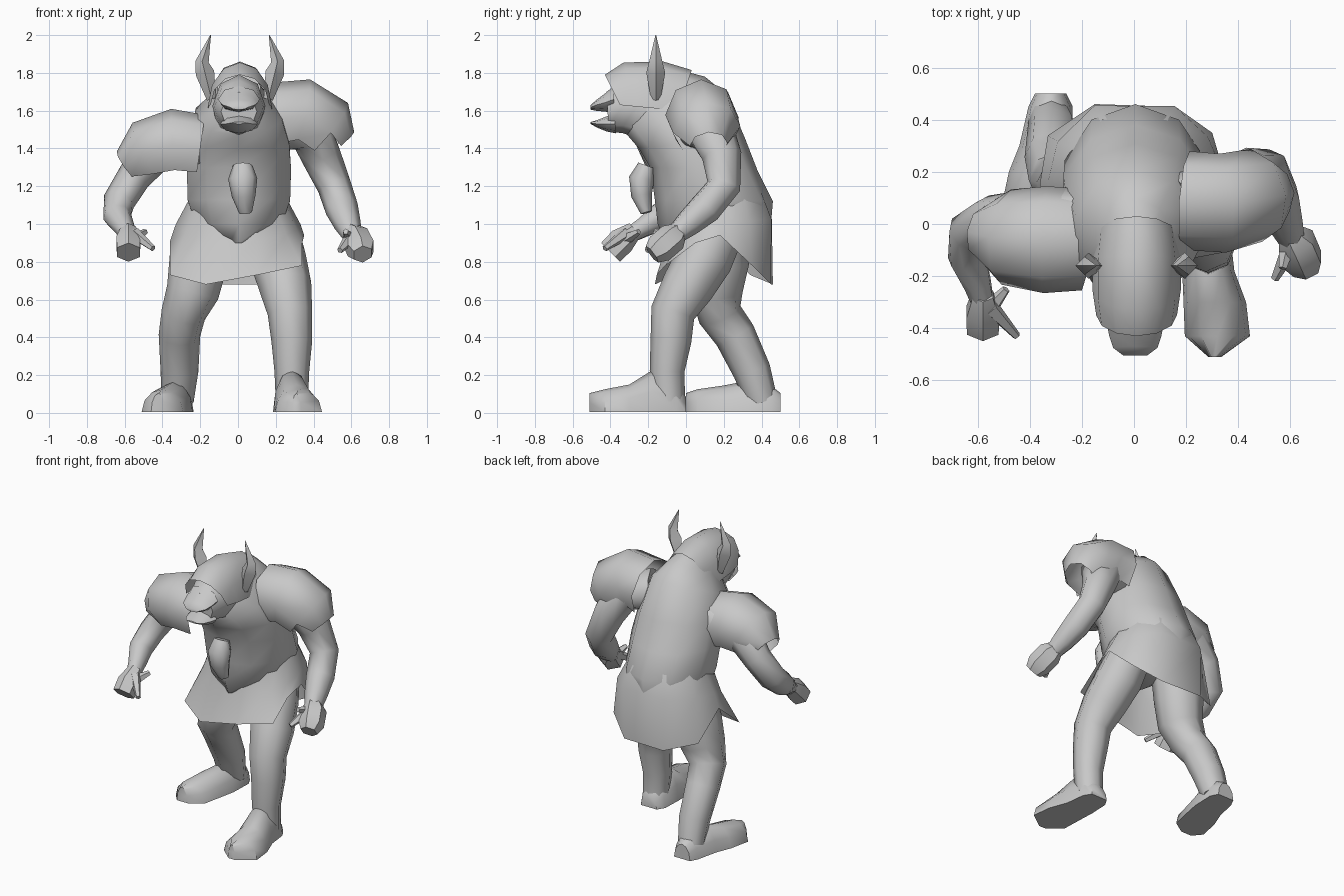
import bpy
import bmesh
import math
from mathutils import Vector

cube = bpy.data.objects.get("Cube")
if cube:
    bpy.data.objects.remove(cube, do_unlink=True)

grey = bpy.data.materials.new("plain grey")
grey.use_nodes = True
grey.diffuse_color = (.58, .58, .58, 1)
grey.node_tree.nodes["Principled BSDF"].inputs["Base Color"].default_value = grey.diffuse_color
parts = []


def ring(centre, u, v, sides, half=False):
    """Full ellipse, or an arch from one side over the top to the other."""
    count = sides + 1 if half else sides
    span = math.pi if half else math.tau
    return [centre + u * math.cos(span * i / sides) + v * math.sin(span * i / sides)
            for i in range(count)]


def loft(name, rings, closed=True, caps=True, open_below=False):
    """Skin a list of point rings into one object."""
    bm = bmesh.new()
    rows = [[bm.verts.new(p) for p in r] for r in rings]
    count = len(rows[0])
    for lower, upper in zip(rows, rows[1:]):
        for i in range(count if closed else count - 1):
            j = (i + 1) % count
            bm.faces.new((lower[i], lower[j], upper[j], upper[i]))
    if caps:
        bm.faces.new(rows[0])
        bm.faces.new(rows[-1])
    bmesh.ops.recalc_face_normals(bm, faces=bm.faces)
    if open_below:
        under = [f for f in bm.faces if f.normal.z < -.6]
        bmesh.ops.delete(bm, geom=under, context="FACES")
    mesh = bpy.data.meshes.new(name)
    bm.to_mesh(mesh)
    bm.free()
    mesh.materials.append(grey)
    obj = bpy.data.objects.new(name, mesh)
    bpy.context.collection.objects.link(obj)
    parts.append(obj)


def trunk(name, sections, sides=10):
    """Each section: first (y, z), opposite (y, z), half width."""
    rings = []
    for ya, za, yb, zb, width in sections:
        a, b = Vector((.005, ya, za)), Vector((.005, yb, zb))
        rings.append(ring((a + b) / 2, (a - b) / 2, Vector((width, 0, 0)), sides))
    loft(name, rings)


def limb(name, path, sides=8, stretch=1, shell=False):
    """Each path point: x, y, z, radius; rings stand across the path."""
    points = [Vector(p[:3]) for p in path]
    whole = (points[-1] - points[0]).normalized()
    reference = Vector((0, 1, 0)) if abs(whole.x) > .45 else Vector((1, 0, 0))
    rings = []
    for i, p in enumerate(points):
        ahead = points[min(i + 1, len(points) - 1)]
        behind = points[max(i - 1, 0)]
        tangent = (ahead - behind).normalized()
        v = (reference - tangent * reference.dot(tangent)).normalized()
        u = tangent.cross(v)
        radius = path[i][3]
        rings.append(ring(p, u * radius, v * radius * stretch, sides))
    loft(name, rings, caps=not shell, open_below=shell)


def foot(name, sections):
    """Each section: x, y, half width, height; flat sole on the ground."""
    rings = [ring(Vector((x, y, .005)), Vector((width, 0, 0)), Vector((0, 0, height)), 6, True)
             for x, y, width, height in sections]
    loft(name, rings)


# Hunched body, from the belly up to the neck
trunk("torso", [
    (-.11, .9, .26, .9, .08),
    (-.15, 1, .45, 1, .24),
    (-.165, 1.13, .46, 1.12, .285),
    (-.19, 1.3, .38, 1.28, .29),
    (-.25, 1.4, .31, 1.46, .28),
    (-.31, 1.47, .21, 1.69, .24),
    (-.33, 1.5, .1, 1.78, .16),
    (-.33, 1.56, -.05, 1.82, .12),
])

# Head with an open mouth
trunk("skull", [
    (-.1, 1.78, -.2, 1.36, .13),
    (-.24, 1.79, -.28, 1.46, .14),
    (-.34, 1.76, -.33, 1.48, .13),
    (-.42, 1.7, -.41, 1.49, .095),
], 8)
trunk("upper_muzzle", [
    (-.38, 1.73, -.38, 1.59, .11),
    (-.43, 1.69, -.43, 1.595, .1),
    (-.47, 1.66, -.48, 1.6, .085),
    (-.505, 1.63, -.505, 1.605, .045),
], 8)
trunk("lower_jaw", [
    (-.38, 1.58, -.37, 1.48, .1),
    (-.42, 1.57, -.42, 1.49, .09),
    (-.47, 1.55, -.47, 1.51, .07),
    (-.505, 1.54, -.505, 1.53, .04),
], 8)

# Helmet arches: crown (y, z), rim (y, z), half width
helmet_rings = []
for crown_y, crown_z, rim_y, rim_z, width in [
    (-.43, 1.79, -.35, 1.63, .155),
    (-.33, 1.855, -.25, 1.62, .17),
    (-.12, 1.86, -.14, 1.61, .17),
    (.03, 1.815, -.04, 1.6, .155),
]:
    rim = Vector((.01, rim_y, rim_z))
    rise = Vector((0, crown_y - rim_y, crown_z - rim_z))
    helmet_rings.append(ring(rim, Vector((width, 0, 0)), rise, 6, True))
loft("helmet", helmet_rings, closed=False, caps=False)

# Four-sided horns on both sides of the helmet
for side, label in ((1, "left"), (-1, "right")):
    limb(label + "_horn", [(.01 + side * x, -.16, z, r) for x, z, r in (
        (.15, 1.66, .025), (.185, 1.8, .05), (.2, 1.86, .035), (.155, 2, .002))], 4)

# Knob on the chest
limb("chest_knob", [
    (.025, -.21, 1.31, .045), (.025, -.235, 1.24, .067),
    (.03, -.235, 1.15, .055), (.04, -.21, 1.06, .03)], 8, 1.15)

# Shoulder guards: shells open at the ends and underneath
limb("left_shoulder_guard", [
    (.2, .09, 1.56, .19), (.34, .08, 1.58, .19),
    (.47, .11, 1.5, .18), (.54, .12, 1.42, .1)], shell=True)
limb("right_shoulder_guard", [
    (-.2, -.06, 1.4, .18), (-.34, -.06, 1.42, .19),
    (-.49, -.05, 1.38, .17), (-.59, -.03, 1.31, .09)], stretch=1.08, shell=True)

# Arms, starting inside the chest
limb("left_arm", [
    (.2, .06, 1.53, .14), (.38, .13, 1.5, .13), (.44, .19, 1.36, .105), (.51, .2, 1.2, .09),
    (.55, .1, 1.08, .088), (.58, .01, 1, .072), (.61, -.07, .93, .05)])
limb("right_arm", [
    (-.2, 0, 1.42, .14), (-.43, .01, 1.4, .12), (-.55, .02, 1.25, .09), (-.63, -.03, 1.12, .085),
    (-.64, -.13, 1.04, .075), (-.6, -.23, .98, .055), (-.58, -.3, .94, .045)])

# Fists, each with a finger and a thumb
limb("left_hand", [
    (.59, -.03, .97, .045), (.62, -.07, .93, .08),
    (.65, -.14, .87, .08), (.66, -.18, .84, .055)], 6)
limb("right_hand", [
    (-.58, -.27, .97, .045), (-.58, -.34, .91, .073), (-.58, -.4, .85, .07)], 6)
for name, root, tip in (
    ("left_finger", (.59, -.11, .92), (.54, -.21, .86)),
    ("left_thumb", (.59, -.08, .93), (.57, -.17, .96)),
    ("right_finger", (-.55, -.32, .95), (-.45, -.43, .87)),
    ("right_thumb", (-.55, -.32, .92), (-.49, -.25, .96)),
):
    limb(name, [(*root, .034), (*tip, .016)], 5)

# Legs in mid stride
limb("left_leg", [
    (.18, .17, .97, .14), (.21, .1, .82, .15), (.25, .01, .67, .14),
    (.275, -.07, .53, .118), (.285, -.08, .38, .108), (.285, -.1, .22, .092),
    (.285, -.09, .06, .085)])
limb("right_leg", [
    (-.17, .18, .95, .14), (-.21, .18, .8, .155), (-.24, .16, .64, .14),
    (-.29, .18, .52, .118), (-.31, .26, .41, .11), (-.31, .35, .22, .1),
    (-.32, .4, .06, .085)])

# Feet, heel to toe
foot("left_foot", [
    (.28, 0, .06, .08), (.28, -.05, .09, .15), (.285, -.18, .1, .22),
    (.31, -.3, .12, .145), (.32, -.43, .125, .12), (.31, -.51, .025, .1)])
foot("right_foot", [
    (-.32, .5, .06, .1), (-.32, .45, .085, .14), (-.34, .3, .1, .16),
    (-.37, .2, .11, .14), (-.4, .06, .11, .12), (-.42, 0, .04, .1)])

# Ragged skirt: hem points pulled up over the hips onto an oval waist
hem = [Vector(p) for p in (
    (-.36, -.06, .73), (-.17, -.165, .68), (.1, -.155, .73), (.34, -.11, .78),
    (.34, .05, .9), (.35, .18, .94), (.3, .35, .78), (.15, .45, .68),
    (-.15, .46, .68), (-.33, .34, .73), (-.36, .16, .91))]
hip, waist = [], []
for p in hem:
    angle = math.atan2(p.y - .17, p.x)
    c, s = math.cos(angle), math.sin(angle)
    depth, lift = (.32, .03) if s > 0 else (.28, .09)
    hip.append(Vector((.33 * c, .17 + depth * s, 1 + lift * s)))
    waist.append(Vector((.26 * c, .17 + .26 * s, 1.13 + .04 * s)))
loft("skirt", [hem, hip, waist], caps=False)

# Smooth shading with sharp creases
bpy.ops.object.select_all(action="DESELECT")
for obj in parts:
    obj.select_set(True)
bpy.context.view_layer.objects.active = parts[0]
bpy.ops.object.shade_smooth_by_angle(angle=math.radians(50))
